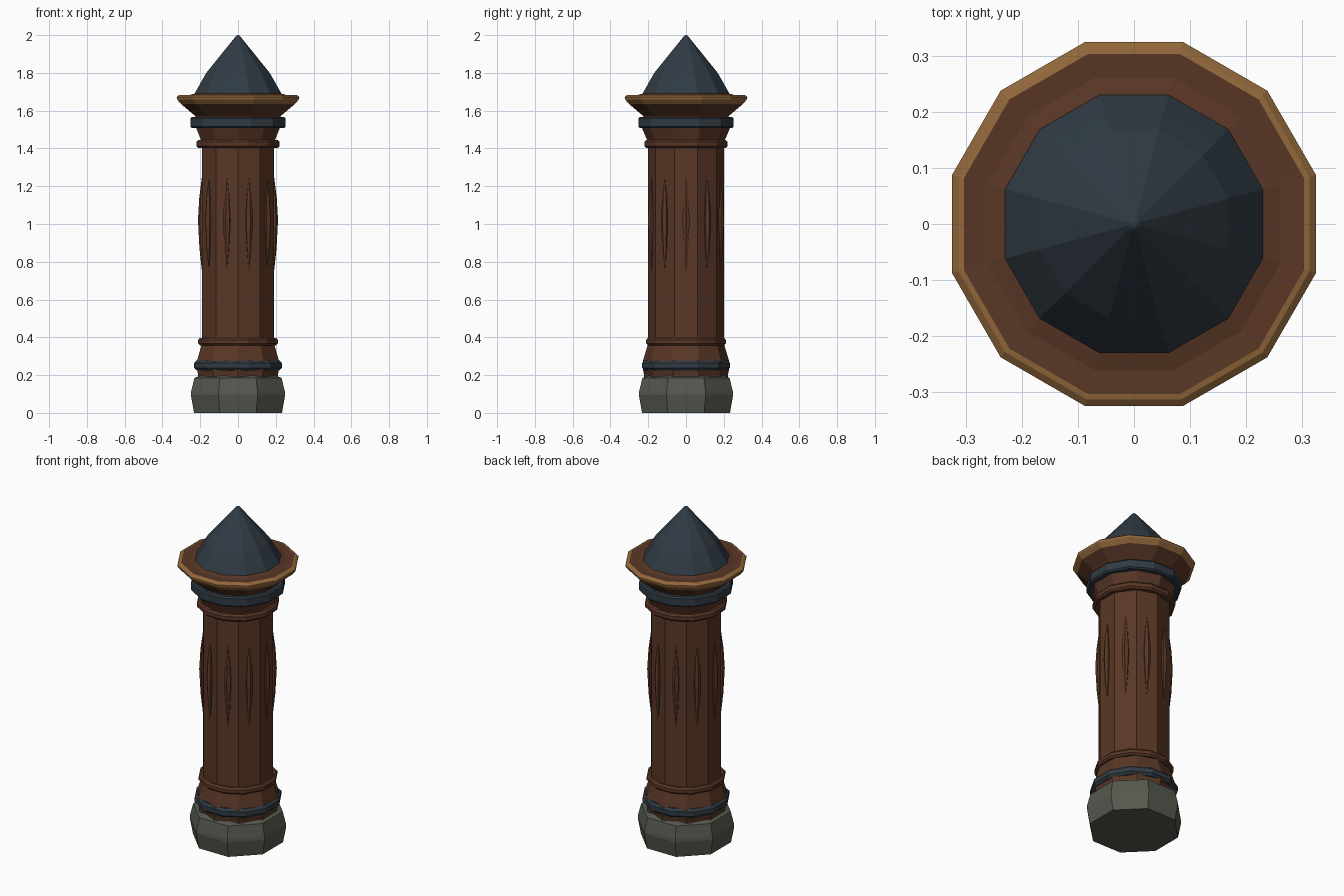
import bpy, bmesh, math

if "Cube" in bpy.data.objects:
    bpy.data.objects.remove(bpy.data.objects["Cube"])


def material(name, rgb):
    m = bpy.data.materials.new(name)
    m.diffuse_color = (*rgb, 1)
    m.use_nodes = True
    m.node_tree.nodes["Principled BSDF"].inputs["Base Color"].default_value = m.diffuse_color
    return m


WOOD = material("brown wood", (0.100, 0.038, 0.019))
SLATE = material("dark slate metal", (0.030, 0.044, 0.058))
STONE = material("grey stone", (0.089, 0.098, 0.076))
GOLD = material("golden trim", (0.290, 0.138, 0.044))


def lathe(name, profile, sides, start, mats, rule=None, offset=(0, 0)):
    """Faceted turned part: profile is (radius, z) from bottom to top, both ends capped."""
    bm = bmesh.new()
    rings = []
    for r, z in profile:
        ring = []
        for i in range(sides):
            a = math.radians(start) + math.tau * i / sides
            ring.append(bm.verts.new((offset[0] + r * math.cos(a), offset[1] + r * math.sin(a), z)))
        rings.append(ring)
    for k in range(len(rings) - 1):
        lo, hi = rings[k], rings[k + 1]
        for i in range(sides):
            j = (i + 1) % sides
            f = bm.faces.new((lo[i], lo[j], hi[j], hi[i]))
            if rule:
                f.material_index = rule(k)
    bm.faces.new(rings[0][::-1])
    bm.faces.new(rings[-1])
    me = bpy.data.meshes.new(name)
    bm.to_mesh(me)
    bm.free()
    for m in mats:
        me.materials.append(m)
    ob = bpy.data.objects.new(name, me)
    bpy.context.collection.objects.link(ob)
    return ob


# Octagonal stone foot
lathe("stone_base", [(0.252, 0), (0.27, 0.095), (0.268, 0.115), (0.250, 0.185), (0.215, 0.198)],
      8, 22.5, [STONE])

# Ten-sided wooden post, flared at both ends
lathe("post", [(0.222, 0.15), (0.222, 0.20), (0.232, 0.25), (0.228, 0.275), (0.204, 0.355), (0.20, 0.39),
               (0.20, 1.42), (0.208, 1.45), (0.238, 1.52), (0.238, 1.56)], 10, 90, [WOOD])

# Twelve-sided rings around the post
def ring(name, r, z0, z1, mat, bevel):
    lathe(name, [(r - bevel, z0), (r, z0 + bevel), (r, z1 - bevel), (r - bevel, z1)], 12, 15, [mat])


ring("lower_metal_band", 0.240, 0.225, 0.278, SLATE, 0.013)
ring("lower_wood_ring", 0.218, 0.358, 0.397, WOOD, 0.010)
ring("upper_wood_ring", 0.228, 1.403, 1.445, WOOD, 0.010)
ring("upper_metal_band", 0.261, 1.508, 1.567, SLATE, 0.008)

# Wide rim under the cap, golden along its edge
lathe("cap_rim", [(0.225, 1.55), (0.238, 1.575), (0.312, 1.635), (0.334, 1.660), (0.336, 1.672),
                  (0.324, 1.682), (0.314, 1.684), (0.27, 1.682), (0.24, 1.690)],
      12, 15, [WOOD, GOLD], lambda k: 1 if 2 <= k <= 5 else 0)

# Pointed metal cap
lathe("pointed_cap", [(0.238, 1.68), (0.238, 1.69), (0.208, 1.742), (0.174, 1.80), (0.010, 1.996), (0.004, 2.0)],
      12, 15, [SLATE])

# Slender carved ridge on each face of the post
for i in range(10):
    a = math.tau * i / 10
    d = 0.190
    lathe("carved_ridge", [(0.001, 0.75), (0.014, 0.87), (0.022, 1.02), (0.015, 1.14), (0.001, 1.25)],
          6, math.degrees(a), [WOOD], offset=(d * math.cos(a), d * math.sin(a)))
